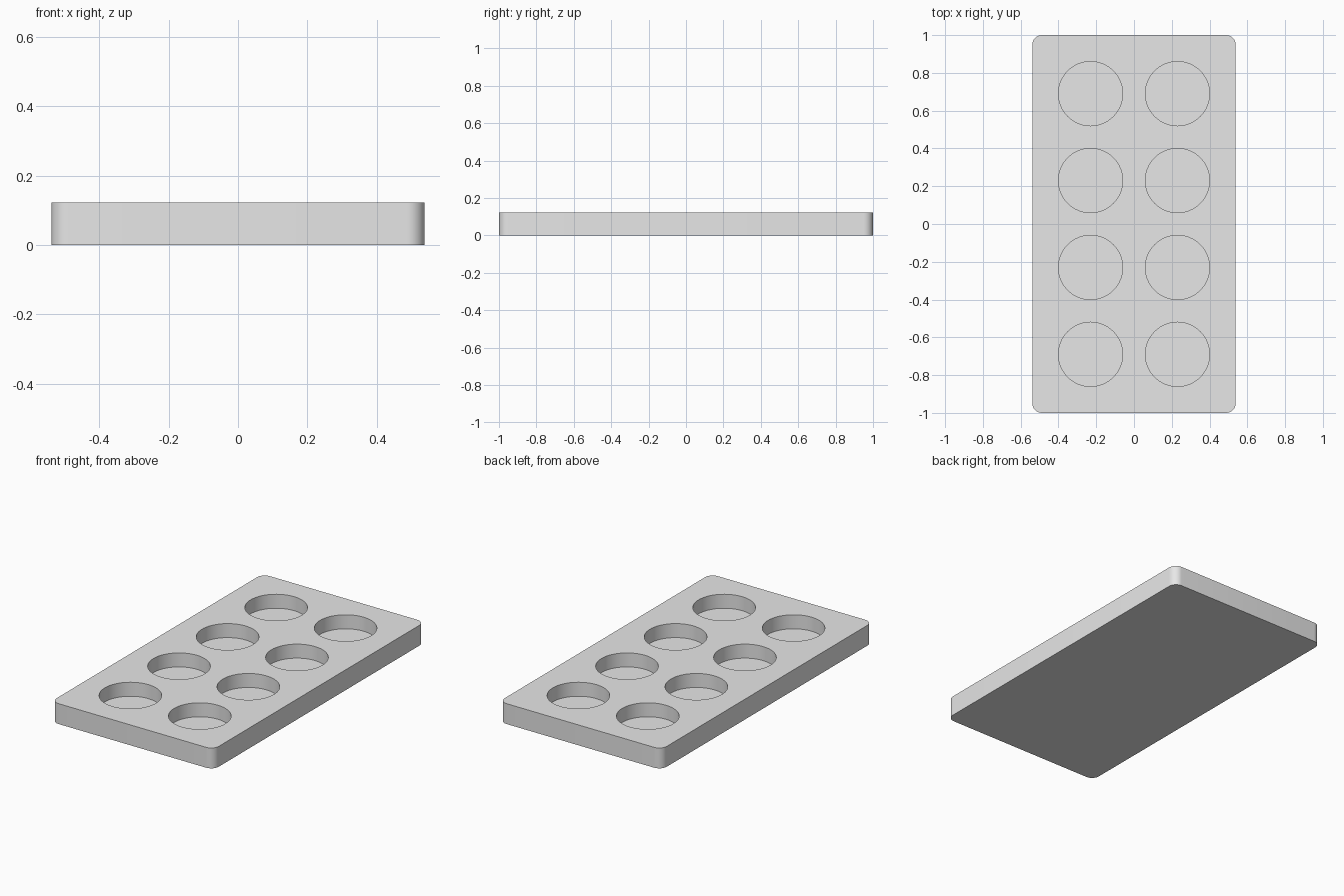
import bpy
import bmesh
from mathutils import Matrix

WIDTH, LENGTH, HEIGHT = 1.076, 2.0, 0.122
CORNER_RADIUS = 0.05
POCKET_RADIUS, POCKET_FLOOR = 0.17, 0.038
PITCH = 0.46
COLUMNS, ROWS = 2, 4

default_cube = bpy.data.objects.get("Cube")
if default_cube:
    bpy.data.objects.remove(default_cube, do_unlink=True)


def add_object(name, bm):
    mesh = bpy.data.meshes.new(name)
    bm.to_mesh(mesh)
    bm.free()
    obj = bpy.data.objects.new(name, mesh)
    bpy.context.collection.objects.link(obj)
    return obj


# Single plain grey
grey = bpy.data.materials.new("light_grey")
grey.use_nodes = True
colour = (0.8, 0.8, 0.8, 1.0)
grey.diffuse_color = colour
grey.node_tree.nodes["Principled BSDF"].inputs["Base Color"].default_value = colour

# Slab with rounded upright corners
bm = bmesh.new()
bmesh.ops.create_cube(bm, size=1, matrix=Matrix.Translation((0, 0, HEIGHT / 2))
                      @ Matrix.Diagonal((WIDTH, LENGTH, HEIGHT, 1)))
uprights = [e for e in bm.edges
            if abs(e.verts[0].co.z - e.verts[1].co.z) > HEIGHT / 2]
bmesh.ops.bevel(bm, geom=uprights, offset=CORNER_RADIUS, segments=10,
                profile=0.5, affect='EDGES')
tray = add_object("tray", bm)
tray.data.materials.append(grey)

# Grid of round cutters that stop above the underside
bm = bmesh.new()
for col in range(COLUMNS):
    for row in range(ROWS):
        x = (col - (COLUMNS - 1) / 2) * PITCH
        y = (row - (ROWS - 1) / 2) * PITCH
        bmesh.ops.create_cone(bm, cap_ends=True, segments=64, depth=HEIGHT,
                              radius1=POCKET_RADIUS, radius2=POCKET_RADIUS,
                              matrix=Matrix.Translation((x, y, POCKET_FLOOR + HEIGHT / 2)))
cutter = add_object("pocket_cutter", bm)
cutter.data.materials.append(grey)
cutter.hide_render = True

# Sink the round pockets into the slab
cut = tray.modifiers.new("pockets", 'BOOLEAN')
cut.operation = 'DIFFERENCE'
cut.solver = 'EXACT'
cut.object = cutter
bpy.ops.object.select_all(action='DESELECT')
tray.select_set(True)
bpy.context.view_layer.objects.active = tray
bpy.ops.object.modifier_apply(modifier=cut.name)
bpy.data.objects.remove(cutter, do_unlink=True)

# Smooth curved walls, crisp rims
bpy.ops.object.shade_smooth_by_angle()
